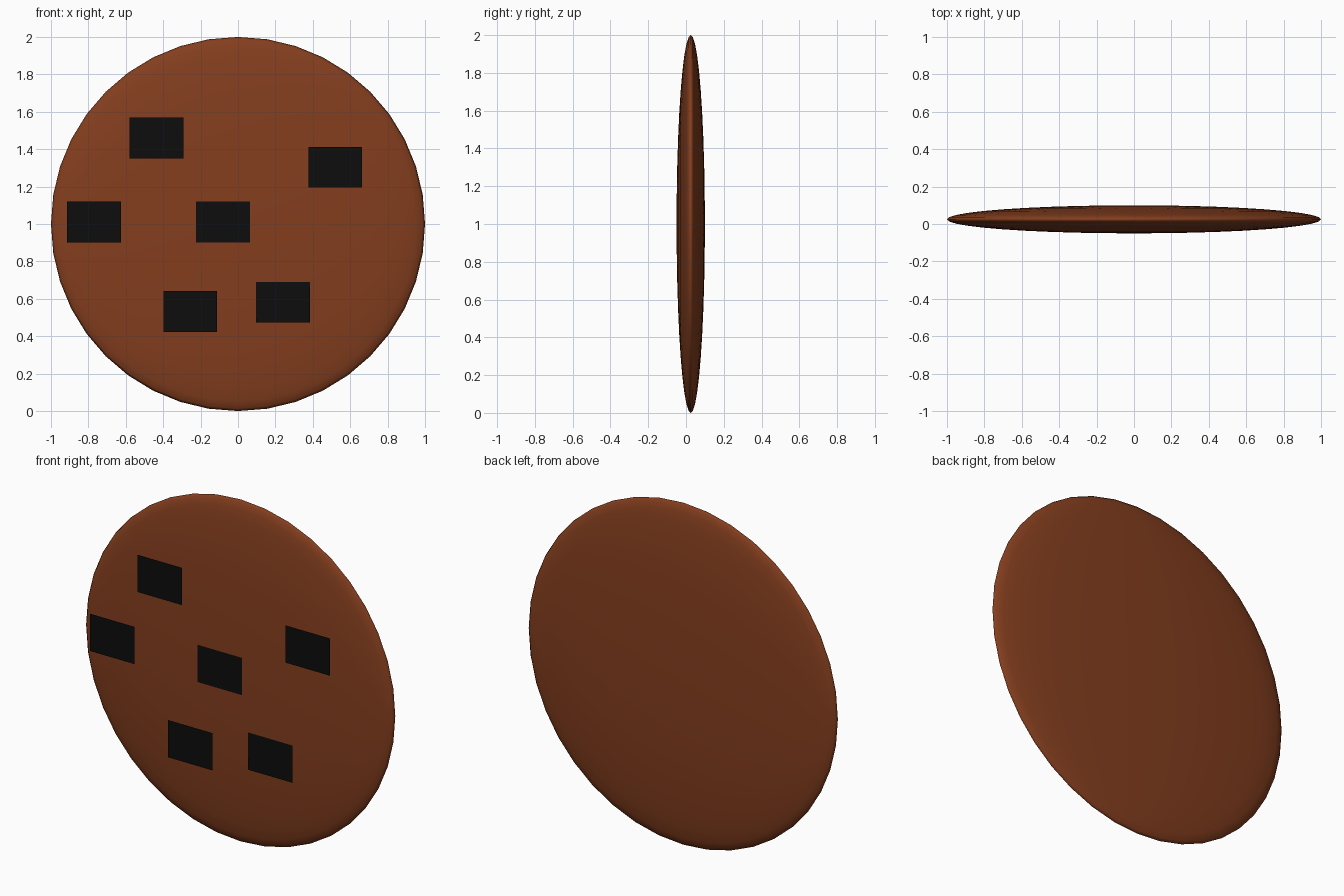
import bpy, math

if "Cube" in bpy.data.objects:
    bpy.data.objects.remove(bpy.data.objects["Cube"])


def material(name, color):
    m = bpy.data.materials.new(name)
    m.diffuse_color = color
    m.use_nodes = True
    m.node_tree.nodes["Principled BSDF"].inputs["Base Color"].default_value = m.diffuse_color
    return m


brown = material("baked_brown", (0.23, 0.048, 0.013, 1))
black = material("dark_chip", (0.004, 0.004, 0.004, 1))

# Cookie body: flattened sphere with its poles facing front and back
bpy.ops.mesh.primitive_uv_sphere_add(segments=40, ring_count=20, radius=1,
                                     location=(0, 0.025, 1),
                                     rotation=(math.pi / 2, 0, 0))
body = bpy.context.object
body.name = "cookie_body"
body.scale = (1, 1, 0.075)
bpy.ops.object.transform_apply(location=False, rotation=True, scale=True)
bpy.ops.object.shade_smooth()
body.data.materials.append(brown)

# Chips: flat rectangles floating just off the front face (centre x, y, z)
chips = [(-0.435, -0.1, 1.46), (0.52, -0.1, 1.303), (-0.77, -0.06, 1.01),
         (-0.081, -0.052, 1.01), (-0.255, -0.075, 0.532), (0.24, -0.047, 0.582)]
for i, spot in enumerate(chips, 1):
    bpy.ops.mesh.primitive_plane_add(size=1, location=spot,
                                     rotation=(math.pi / 2, 0, 0))
    chip = bpy.context.object
    chip.name = f"chocolate_chip_{i}"
    chip.scale = (0.288, 0.218, 1)
    bpy.ops.object.transform_apply(location=False, rotation=True, scale=True)
    chip.data.materials.append(black)
